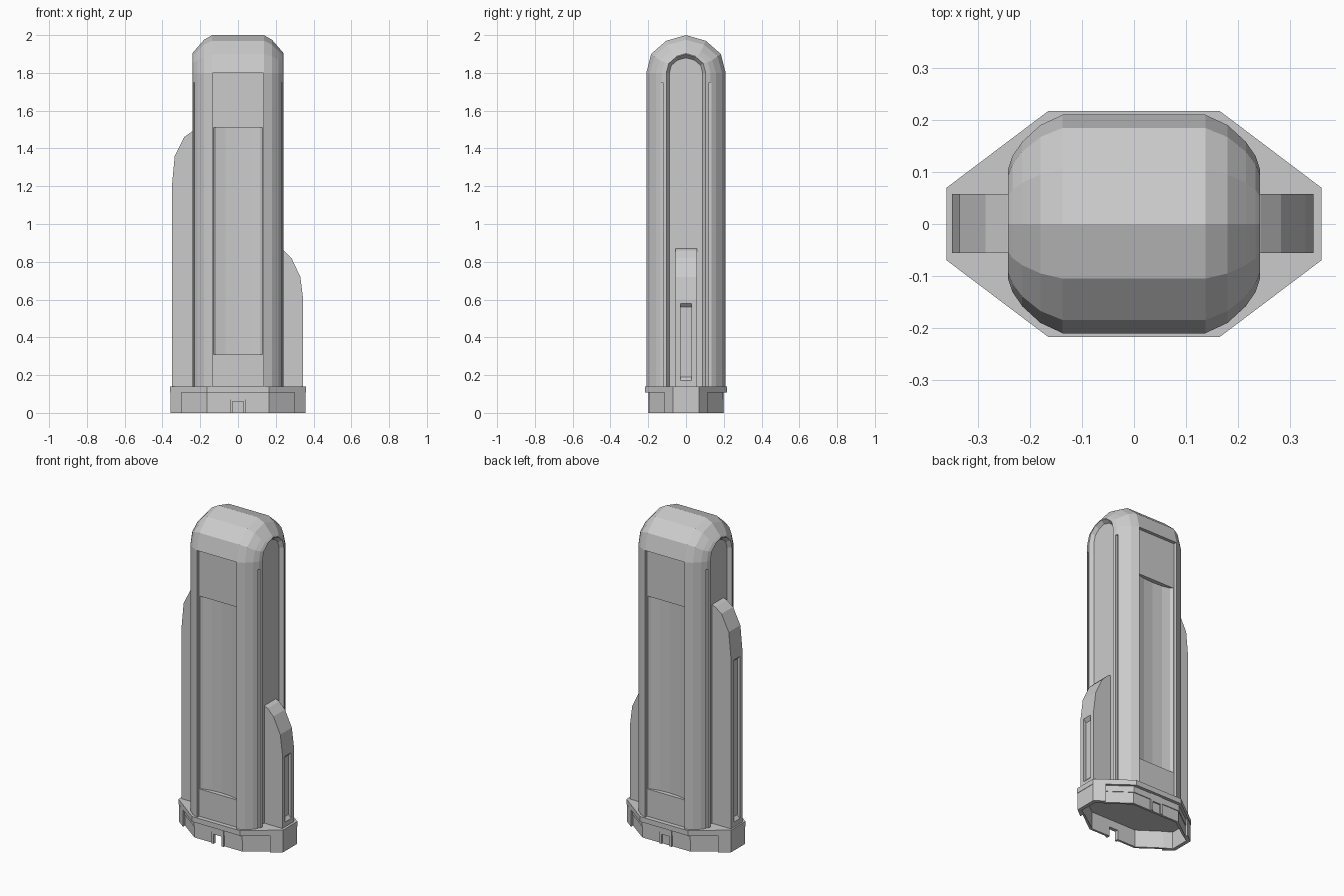
import bpy, bmesh, math

if "Cube" in bpy.data.objects:
    bpy.data.objects.remove(bpy.data.objects["Cube"], do_unlink=True)

grey = bpy.data.materials.new("concrete_grey")
grey.use_nodes = True
colour = (0.6, 0.6, 0.6, 1)
grey.diffuse_color = colour
grey.node_tree.nodes["Principled BSDF"].inputs["Base Color"].default_value = colour


def loft(name, sections):
    """Skin a row of matching cross-sections and cap both ends."""
    bm = bmesh.new()
    rings = [[bm.verts.new(p) for p in s] for s in sections]
    n = len(rings[0])
    for a, b in zip(rings, rings[1:]):
        for i in range(n):
            j = (i + 1) % n
            bm.faces.new((a[i], a[j], b[j], b[i]))
    bm.faces.new(rings[0])
    bm.faces.new(rings[-1])
    bmesh.ops.recalc_face_normals(bm, faces=bm.faces)
    mesh = bpy.data.meshes.new(name)
    bm.to_mesh(mesh)
    bm.free()
    mesh.materials.append(grey)
    obj = bpy.data.objects.new(name, mesh)
    bpy.context.collection.objects.link(obj)
    return obj


def prism(name, outline, z0, z1):
    return loft(name, [[(x, y, z) for x, y in outline] for z in (z0, z1)])


def box(name, x0, x1, y0, y1, z0, z1):
    return prism(name, [(x0, y0), (x1, y0), (x1, y1), (x0, y1)], z0, z1)


def cut(target, cutter):
    cutter.hide_render = True
    mod = target.modifiers.new("cut", "BOOLEAN")
    mod.operation, mod.solver, mod.object = "DIFFERENCE", "EXACT", cutter
    bpy.context.view_layer.objects.active = target
    bpy.ops.object.modifier_apply(modifier=mod.name)
    bpy.data.objects.remove(cutter, do_unlink=True)


def arch(x, w, apex, bottom, spring=1.8):
    """Arched cross-section across the tower at one x."""
    h = apex - spring
    half = [(w, bottom), (w, spring), (w * .88, spring + h * .5), (w * .5, spring + h * .85)]
    pts = half + [(0, apex)] + [(-y, z) for y, z in reversed(half)]
    return [(x, y, z) for y, z in pts]


def four_fold(quarter):
    """Mirror a quarter outline, listed from the +x end to the +y side."""
    right = [(x, -y) for x, y in reversed(quarter)] + quarter
    return right + [(-x, -y) for x, y in right]


# Tower shaft and rounded roof
half = [(.137, .21, 2.0), (.18, .19, 1.975), (.215, .158, 1.935),
        (.234, .13, 1.913), (.242, .106, 1.903)]
stations = [(-x, w, a) for x, w, a in reversed(half)] + half
tower = loft("tower", [arch(x, w, a, .12) for x, w, a in stations])

for s in (-1, 1):
    # Arched recess and corner slots on each end
    cut(tower, loft("arch_cutter", [arch(s * .22, .088, 1.88, .1),
                                    arch(s * .25, .11, 1.905, .1)]))
    for t in (-1, 1):
        cut(tower, box("slot_cutter", *sorted((s * .224, s * .26)),
                       *sorted((t * .122, t * .134)), .1, 1.75))
    # Flat recessed panel, then the hollow curved window bay
    cut(tower, box("panel_cutter", -.135, .135, *sorted((s * .19, s * .25)), .1, 1.8))
    bay = [(.133 * math.cos(a), s * (.193 - .03 * math.sin(a)))
           for a in (math.pi * i / 6 for i in range(7))]
    cut(tower, prism("bay_cutter", [(.133, s * .22)] + bay + [(-.133, s * .22)], .31, 1.51))

# Side fins with recessed strips
for name, s, end, profile in (
        ("left_fin", 1, .58, [(.345, .6), (.33, .72), (.283, .82), (.243, .86), (.2, .88)]),
        ("right_fin", -1, 1.18, [(.35, 1.2), (.335, 1.36), (.285, 1.46), (.243, 1.49), (.2, 1.51)])):
    edge = profile[0][0]
    outline = [(.2, .12), (edge, .12)] + profile
    fin = loft(name, [[(s * x, y, z) for x, z in outline] for y in (-.056, .058)])
    strip = [(edge - .018, .19), (edge + .01, .16), (edge + .01, end + .01), (edge - .018, end - .02)]
    cut(fin, loft("strip_cutter", [[(s * x, y, z) for x, z in strip] for y in (-.03, .03)]))

# Base: cap slab over a hollow, stepped wall
prism("base_cap", four_fold([(.36, .07), (.165, .217)]), .108, .14)


def wall(name, inset, z0, z1):
    ring = prism(name, four_fold([(.358, .068), (.3, .113), (.3, .098 - inset),
                                  (.165, .197 - inset)]), z0, z1)
    cut(ring, prism("hollow_cutter", four_fold([(.335, .06), (.29, .085), (.158, .178)]), -.1, .3))
    return ring


upper_wall = wall("upper_wall", 0, .07, .109)
lower_wall = wall("lower_wall", .005, 0, .07)

# Doors: framed opening in front, closed one behind
cut(lower_wall, box("door_cutter", -.03, .03, -.3, -.1, -.1, .06))
for name, t in (("front_door", -1), ("back_door", 1)):
    frame = box(name + "_frame", -.042, .042, *sorted((t * .18, t * .201)), 0, .109)
    depth = .1 if t < 0 else .188
    cut(frame, box("frame_cutter", -.028, .028, *sorted((t * depth, t * .3)), -.1, .06))
